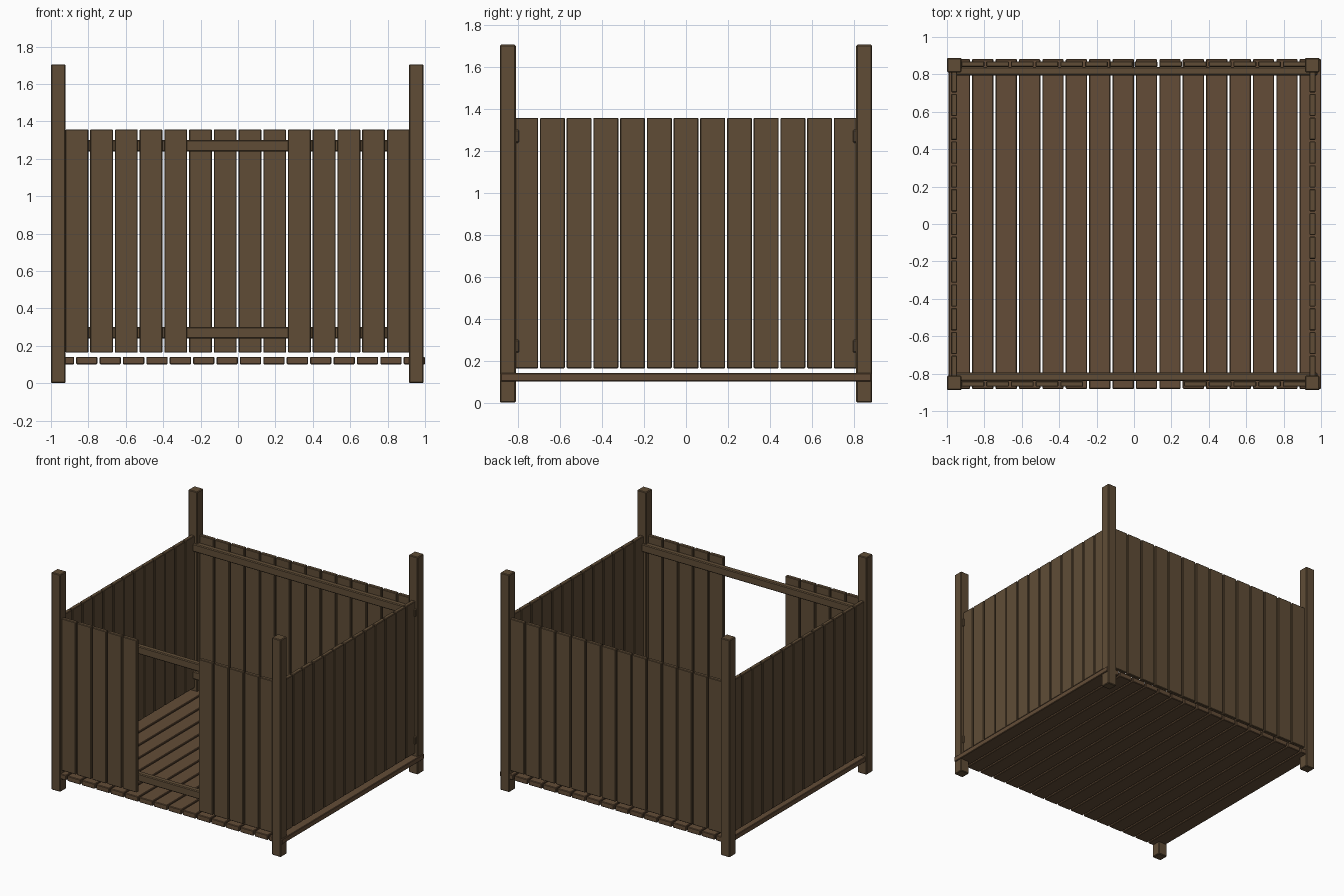
import bpy

if "Cube" in bpy.data.objects:
    bpy.data.objects.remove(bpy.data.objects["Cube"])


def material(name, rgb):
    m = bpy.data.materials.new(name)
    m.diffuse_color = (*rgb, 1)
    m.use_nodes = True
    m.node_tree.nodes["Principled BSDF"].inputs["Base Color"].default_value = m.diffuse_color
    return m


wood = material("brown_wood", (0.115, 0.073, 0.037))
floor_wood = material("floor_wood", (0.125, 0.073, 0.038))


def plank(name, x, y, z, mat=wood, bevel=0.004):
    """Bevelled box from (min, max) ranges on each axis."""
    bpy.ops.mesh.primitive_cube_add(size=1, location=[(r[0] + r[1]) / 2 for r in (x, y, z)])
    ob = bpy.context.object
    ob.name = name
    ob.scale = [r[1] - r[0] for r in (x, y, z)]
    bpy.ops.object.transform_apply(location=False, rotation=False, scale=True)
    mod = ob.modifiers.new("soft_edges", 'BEVEL')
    mod.width = bevel
    mod.segments = 1
    ob.data.materials.append(mat)
    return ob


def span(centre, width):
    return (centre - width / 2, centre + width / 2)


def mirrored(r, s):
    return r if s > 0 else (-r[1], -r[0])


WALL_Z = (0.163, 1.357)

# Corner posts
for side, x in (("left", (-1.0, -0.922)), ("right", (0.914, 0.992))):
    for end, s in (("front", -1), ("back", 1)):
        plank(f"{end}_{side}_post", x, mirrored((0.811, 0.887), s), (0, 1.705), bevel=0.005)

# Floor boards
for i in range(16):
    plank(f"floor_board_{i + 1}", span(-0.9335 + 0.1251 * i, 0.114), (-0.882, 0.882),
          (0.101, 0.141), floor_wood)

# Front and back walls: boards (front leaves a doorway) and two rails each
for end, s in (("front", -1), ("back", 1)):
    for i in range(14):
        if end == "front" and 5 <= i <= 8:
            continue
        plank(f"{end}_wall_board_{i + 1}", span(-0.8615 + 0.1322 * i, 0.122),
              mirrored((0.84, 0.87), s), WALL_Z)
    for level, z in (("lower", (0.238, 0.3)), ("upper", (1.238, 1.3))):
        plank(f"{end}_{level}_rail", (-0.965, 0.982), mirrored((0.795, 0.84), s), z, bevel=0.006)

# Side walls
for side, x in (("left", (-0.978, -0.946)), ("right", (0.938, 0.971))):
    for i in range(13):
        plank(f"{side}_wall_board_{i + 1}", x, span(0.1273 * (i - 6), 0.119), WALL_Z)
